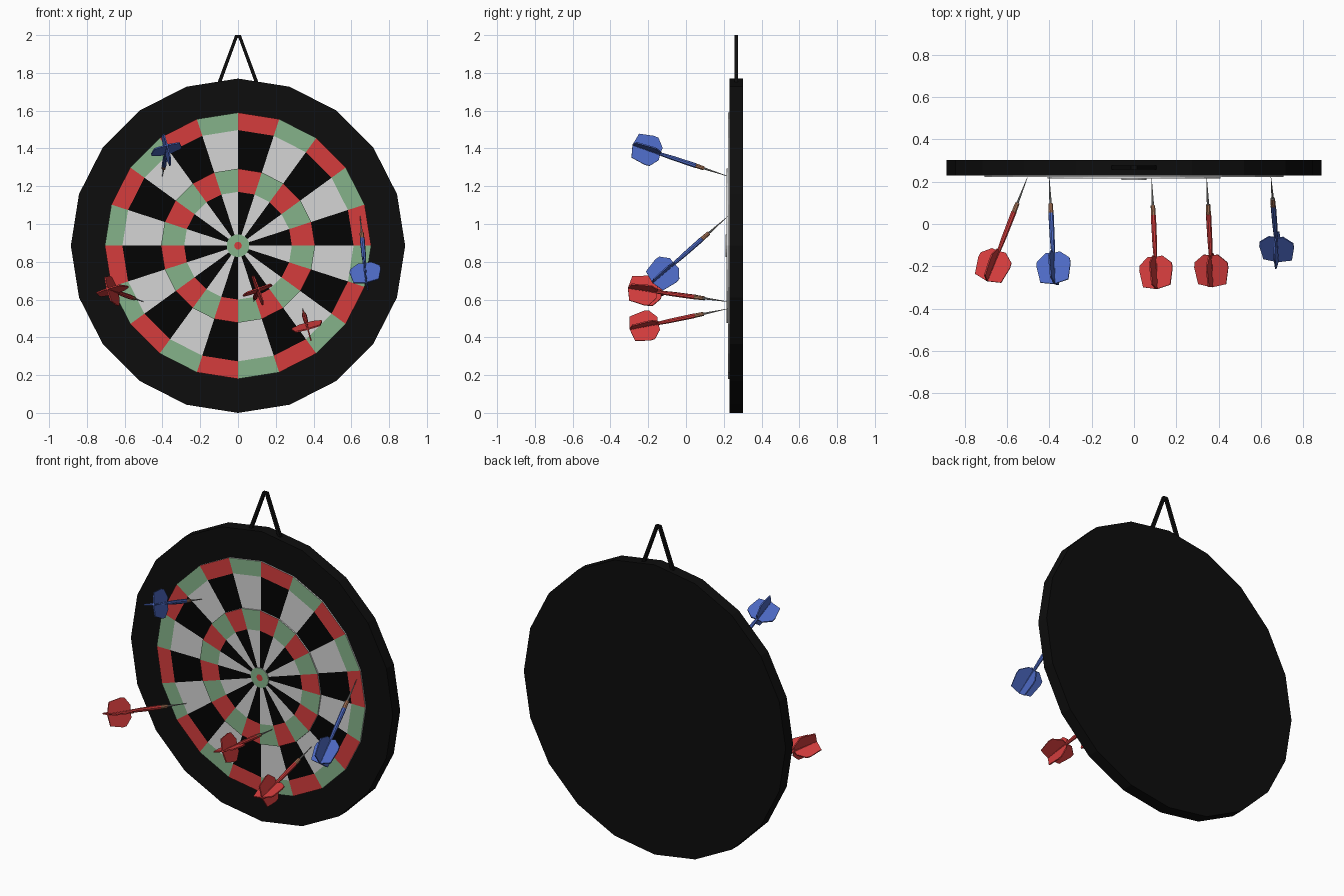
import bpy, bmesh, math
from mathutils import Vector, Matrix

if "Cube" in bpy.data.objects:
    bpy.data.objects.remove(bpy.data.objects["Cube"])

ZC, N = 0.885, 20          # board centre height, number of segments


def material(name, r, g, b):
    m = bpy.data.materials.new(name)
    m.diffuse_color = (r, g, b, 1)
    m.use_nodes = True
    m.node_tree.nodes["Principled BSDF"].inputs["Base Color"].default_value = m.diffuse_color
    return m


BOARD = material("board_black", 0.004, 0.004, 0.004)
BLACK = material("field_black", 0.001, 0.001, 0.001)
WHITE = material("field_white", 0.66, 0.66, 0.66)
RED = material("red", 0.66, 0.046, 0.046)
GREEN = material("green", 0.235, 0.45, 0.255)
BLUE = material("blue", 0.075, 0.145, 0.56)
COPPER = material("copper", 0.40, 0.18, 0.10)
STEEL = material("steel", 0.30, 0.30, 0.29)


def finish(name, bm, mats):
    me = bpy.data.meshes.new(name)
    bm.to_mesh(me)
    bm.free()
    for m in mats:
        me.materials.append(m)
    ob = bpy.data.objects.new(name, me)
    bpy.context.collection.objects.link(ob)
    return ob


def prism(bm, pts, frame, thick):
    """Extrude a flat outline (u, v) both ways along the third axis of frame."""
    a, b = ([bm.verts.new(frame @ Vector((u, v, s * thick / 2))) for u, v in pts]
            for s in (1, -1))
    faces = [bm.faces.new(a), bm.faces.new(b[::-1])]
    n = len(pts)
    for i in range(n):
        j = (i + 1) % n
        faces.append(bm.faces.new((a[j], a[i], b[i], b[j])))
    bmesh.ops.recalc_face_normals(bm, faces=faces)
    return faces


def target_plate(name, y_front, radii, mats, rule):
    """Concentric painted bands cut into segments, with a white rim."""
    bm = bmesh.new()

    def ring(r, y):
        return [bm.verts.new((r * math.sin(2 * math.pi * k / N), y,
                              ZC + r * math.cos(2 * math.pi * k / N))) for k in range(N)]

    rings = [ring(r, y_front) for r in radii]
    back = ring(radii[-1], 0.232)
    if radii[0] < 0.001:
        bmesh.ops.remove_doubles(bm, verts=rings[0], dist=0.01)
        centre = [v for v in rings[0] if v.is_valid][0]
        rings[0] = [centre] * N
    for k in range(N):
        j = (k + 1) % N
        for band, (a, b) in enumerate(zip(rings, rings[1:])):
            loop = [a[k], a[j], b[j], b[k]]
            f = bm.faces.new(list(dict.fromkeys(loop)))
            f.material_index = mats.index(rule(band, k))
        o = rings[-1]
        bm.faces.new((o[k], o[j], back[j], back[k])).material_index = mats.index(WHITE)
    return finish(name, bm, mats)


def segment_colour(band, k):
    pair = (BLACK, WHITE) if band == 0 else (RED, GREEN)
    return pair[k % 2]


# Backing board
front_frame = Matrix(((1, 0, 0, 0), (0, 0, 1, 0.266), (0, 1, 0, 0), (0, 0, 0, 1)))
bm = bmesh.new()
prism(bm, [(0.885 * math.sin(2 * math.pi * k / N), ZC + 0.885 * math.cos(2 * math.pi * k / N))
           for k in range(N)], front_frame, 0.072)
finish("backing_board", bm, [BOARD])

# Hanging loop
bm = bmesh.new()
prism(bm, [(-0.112, 1.74), (-0.015, 2.0), (0.015, 2.0), (0.112, 1.74),
           (0.092, 1.74), (0.003, 1.985), (-0.003, 1.985), (-0.092, 1.74)], front_frame, 0.018)
finish("hanging_loop", bm, [BOARD])

# Painted target in three shallow steps
paint = [BLACK, WHITE, RED, GREEN]
target_plate("outer_target", 0.222, (0.36, 0.612, 0.705), paint, segment_colour)
target_plate("inner_target", 0.214, (0.04, 0.285, 0.408), paint, segment_colour)
target_plate("bullseye", 0.208, (0.0, 0.02, 0.06), paint,
             lambda band, k: (RED, GREEN)[band])

# Dart: profile of (distance from tip, radius, material slot of the next section)
PROFILE = [(-0.01, 0.001, 0), (0.125, 0.006, 0), (0.126, 0.011, 1), (0.172, 0.012, 1),
           (0.173, 0.013, 2), (0.30, 0.012, 2), (0.40, 0.008, 2), (0.515, 0.006, 2)]
FLIGHT = [(0.0, 0.372), (0.035, 0.368), (0.08, 0.405), (0.083, 0.43),
          (0.068, 0.51), (0.0, 0.525)]


def dart(name, tip, tail, colour, roll=15, sides=8):
    tip, tail = Vector(tip), Vector(tail)
    w = (tail - tip).normalized()
    u = (Vector((1, 0, 0)) - w * w.x).normalized()
    base = Matrix((u, w.cross(u), w)).transposed().to_4x4()
    base = Matrix.Translation(tip) @ base @ Matrix.Rotation(math.radians(roll), 4, 'Z')
    bm = bmesh.new()
    # needle, grip and shaft
    rings = [[bm.verts.new(base @ Vector((r * math.cos(2 * math.pi * i / sides),
                                          r * math.sin(2 * math.pi * i / sides), s)))
              for i in range(sides)] for s, r, _ in PROFILE]
    for n, (a, b) in enumerate(zip(rings, rings[1:])):
        for i in range(sides):
            j = (i + 1) % sides
            bm.faces.new((a[i], a[j], b[j], b[i])).material_index = PROFILE[n][2]
    bm.faces.new(rings[0][::-1])
    bm.faces.new(rings[-1]).material_index = 2
    # four flights
    for q in range(4):
        frame = base @ Matrix.Rotation(q * math.pi / 2, 4, 'Z') @ Matrix.Rotation(math.pi / 2, 4, 'X')
        for f in prism(bm, FLIGHT, frame, 0.007):
            f.material_index = 2
    return finish(name, bm, [STEEL, COPPER, colour])


dart("blue_dart_upper", (-0.40, 0.215, 1.255), (-0.375, -0.285, 1.42), BLUE)
dart("blue_dart_side", (0.647, 0.215, 1.035), (0.68, -0.185, 0.683), BLUE, roll=8)
dart("red_dart_left", (-0.505, 0.215, 0.59), (-0.70, -0.285, 0.66), RED)
dart("red_dart_middle", (0.083, 0.212, 0.59), (0.108, -0.30, 0.66), RED, roll=20)
dart("red_dart_lower", (0.343, 0.215, 0.55), (0.37, -0.30, 0.442), RED)
